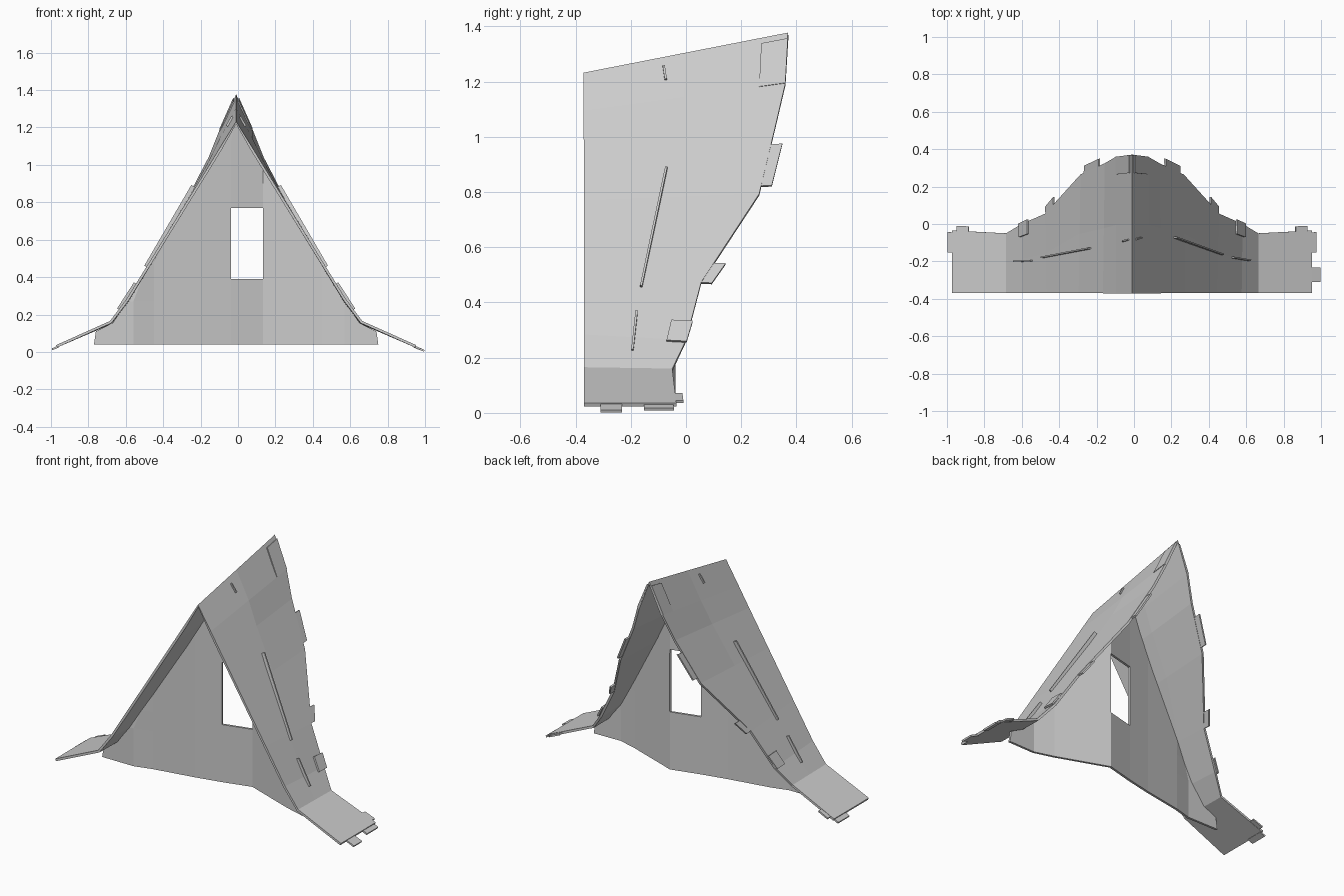
import bpy, bmesh
from mathutils import Vector

if "Cube" in bpy.data.objects:
    bpy.data.objects.remove(bpy.data.objects["Cube"])

CX = -0.01   # ridge line x
THICK = 0.014

# Roof edges from ridge to foot: front (x, z) at y = -0.37, back (x, y, z)
FRONT = [Vector((x, -0.37, z)) for x, z in
         [(0, 1.225), (.08, 1.09), (.15, .975), (.28, .765), (.45, .49), (.58, .28), (.67, .16), (.96, .03)]]
BACK = [Vector(p) for p in
        [(0, .37, 1.37), (.08, .36, 1.19), (.14, .325, 1.04), (.27, .265, .79),
         (.46, .055, .47), (.585, 0, .26), (.67, -.05, .155), (.96, -.035, .03)]]
WALL_W = [(.04, .76), (.11, .75), (.155, .66), (.27, .58), (.48, .45), (.77, .28), (1.0, .15), (1.26, 0)]
WALL_Y = [(-.8, -.2), (-.55, -.2), (-.45, -.17), (-.2, -.125), (-.04, -.09), (.135, -.045),
          (.45, -.16), (.57, -.195), (.8, -.19)]


def interp(table, a):
    for (a0, b0), (a1, b1) in zip(table, table[1:]):
        if a <= a1:
            return b0 + (b1 - b0) * (a - a0) / (a1 - a0)
    return table[-1][1]


def roof_point(i, v, side=1, lift=0.0):
    """Point on the roof: i along the slope, v from front (0) to back (1)."""
    k = min(int(i), len(FRONT) - 2)
    p = FRONT[k].lerp(FRONT[k + 1], i - k)
    q = BACK[k].lerp(BACK[k + 1], i - k)
    r = p + (q - p) * v
    return Vector((CX + side * (r.x + lift * .8), r.y, r.z + lift * .6))


def make(name, faces, thick=THICK, offset=0):
    bm = bmesh.new()
    for f in faces:
        bm.faces.new([bm.verts.new(p) for p in f])
    bmesh.ops.remove_doubles(bm, verts=bm.verts, dist=1e-4)
    bmesh.ops.dissolve_degenerate(bm, edges=bm.edges, dist=1e-4)
    bmesh.ops.recalc_face_normals(bm, faces=bm.faces)
    me = bpy.data.meshes.new(name)
    bm.to_mesh(me)
    bm.free()
    ob = bpy.data.objects.new(name, me)
    bpy.context.collection.objects.link(ob)
    mod = ob.modifiers.new("Thickness", 'SOLIDIFY')
    mod.thickness = thick
    mod.offset = offset
    return ob


# Roof sheet: both slopes with flared feet
faces = []
for side in (1, -1):
    for i in range(7):
        for v in (0, .5):
            faces.append([roof_point(i, v, side), roof_point(i + 1, v, side),
                          roof_point(i + 1, v + .5, side), roof_point(i, v + .5, side)])
make("roof_sheet", faces)

# Small flaps along the back edge and the feet: (i0, i1, v0, v1, lift)
TABS = [(.1, 1, .87, 1, .005), (2.28, 2.88, .99, 1.06, 0), (3.78, 4, .99, 1.09, 0),
        (4.7, 5.1, .82, 1.02, .014), (6.7, 6.92, .99, 1.08, .0), (6.98, 7.1, .65, .97, -.006)]
for side, label in ((1, "right"), (-1, "left")):
    tabs = TABS + ([(6.98, 7.17, .18, .41, -.004)] if side == 1 else [])
    make("edge_flaps_" + label,
         [[roof_point(i0, v0, side, h), roof_point(i1, v0, side, h),
           roof_point(i1, v1, side, h), roof_point(i0, v1, side, h)] for i0, i1, v0, v1, h in tabs], .01)

# Inner wall: bowed sheet with a window opening, clipped to the roof slope
COLS = [-.79, -.56, -.45, -.2, -.04, .135, .3, .45, .57, .79]
ROWS = [.04, .11, .155, .27, .39, .48, .77, .9, 1.0, 1.12, 1.26]


def wall_point(x, z):
    w = interp(WALL_W, z)
    x = max(CX - w, min(CX + w, x))
    return Vector((x, interp(WALL_Y, x), z))


faces = []
for z0, z1 in zip(ROWS, ROWS[1:]):
    for x0, x1 in zip(COLS, COLS[1:]):
        if x0 == -.04 and .39 <= z0 < .77:
            continue
        pts = []
        for p in (wall_point(x0, z0), wall_point(x1, z0), wall_point(x1, z1), wall_point(x0, z1)):
            if all((p - q).length > 1e-4 for q in pts):
                pts.append(p)
        if len(pts) > 2:
            faces.append(pts)
make("inner_wall", faces)

# Wall tongues that poke out through slots in the roof
faces = []
for side in (1, -1):
    for z0, z1 in ((.22, .36), (.45, .88)):
        e = [wall_point(side * 2, z) for z in (z0, z1)]
        out = Vector((side * .022, 0, .012))
        faces.append([e[0], e[1], e[1] + out, e[0] + out])
for side in (1, -1):
    a, b = wall_point(side * 2, 1.2), wall_point(side * 2, 1.25)
    faces.append([a, b, b + Vector((side * .02, 0, .01)), a + Vector((side * .02, 0, .01))])
make("wall_tongues", faces, .008)
